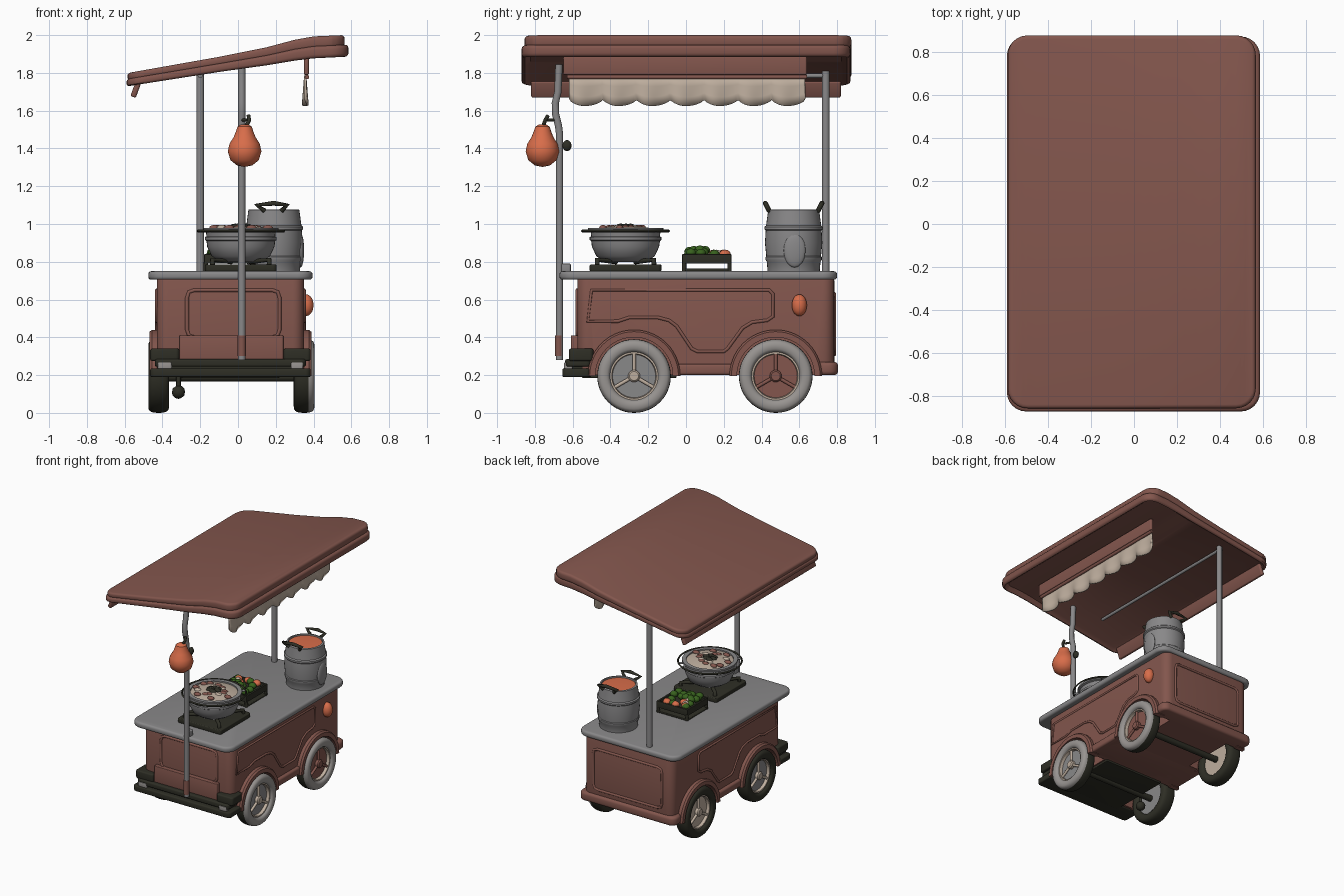
import bpy, bmesh, math, random
from mathutils import Matrix, Vector

if "Cube" in bpy.data.objects:
    bpy.data.objects.remove(bpy.data.objects["Cube"])
random.seed(4)
PI = math.pi

def mat(name, r, g, b):
    m = bpy.data.materials.new(name)
    lin = [(c / 255 / 12.92 if c < 11 else ((c / 255 + 0.055) / 1.055) ** 2.4) for c in (r, g, b)]
    m.diffuse_color = (*lin, 1)
    m.use_nodes = True
    m.node_tree.nodes["Principled BSDF"].inputs["Base Color"].default_value = m.diffuse_color
    return m

BROWN = mat("red_brown", 131, 86, 77)
GREY = mat("steel_grey", 137, 136, 137)
PALE = mat("tyre_grey", 152, 148, 145)
CREAM = mat("cream", 190, 174, 158)
ORANGE = mat("orange", 216, 109, 74)
DARK = mat("dark_olive", 46, 46, 37)
GREEN = mat("leaf_green", 56, 98, 30)

def finish(name, bm, *mats):
    bmesh.ops.recalc_face_normals(bm, faces=bm.faces)
    me = bpy.data.meshes.new(name)
    bm.to_mesh(me)
    bm.free()
    ob = bpy.data.objects.new(name, me)
    bpy.context.collection.objects.link(ob)
    for m in mats:
        me.materials.append(m)
    return ob

def slab_bm(x0, x1, y0, y1, z0, z1, corner, bevel):
    """Rounded-rectangle plate with softened top and bottom edges."""
    bm = bmesh.new()
    vs = []
    for cx, cy, a in ((x1 - corner, y1 - corner, 0), (x0 + corner, y1 - corner, 1),
                      (x0 + corner, y0 + corner, 2), (x1 - corner, y0 + corner, 3)):
        for i in range(7):
            t = (a + i / 6) * PI / 2
            vs.append(bm.verts.new((cx + corner * math.cos(t), cy + corner * math.sin(t), z0)))
    f = bm.faces.new(vs)
    up = bmesh.ops.extrude_face_region(bm, geom=[f])["geom"]
    bmesh.ops.translate(bm, vec=(0, 0, z1 - z0), verts=[v for v in up if isinstance(v, bmesh.types.BMVert)])
    if bevel:
        es = [e for e in bm.edges if abs(e.verts[0].co.z - e.verts[1].co.z) < 1e-5]
        bmesh.ops.bevel(bm, geom=es, offset=bevel, segments=3, affect='EDGES', profile=0.5)
    bmesh.ops.recalc_face_normals(bm, faces=bm.faces)
    return bm

def slab(name, m, x0, x1, y0, y1, z0, z1, corner=0.01, bevel=0.005):
    return finish(name, slab_bm(x0, x1, y0, y1, z0, z1, corner, bevel), m)

def lathe(name, profile, mats, loc, rot=None, angle=2 * PI, steps=40, closed=False):
    bm = bmesh.new()
    vs = [bm.verts.new((r, 0, z)) for r, z in profile]
    es = [bm.edges.new(p) for p in zip(vs, vs[1:] + (vs[:1] if closed else []))]
    bmesh.ops.spin(bm, geom=vs + es, axis=(0, 0, 1), cent=(0, 0, 0), angle=angle, steps=steps)
    bmesh.ops.remove_doubles(bm, verts=bm.verts, dist=1e-4)
    if angle < 6:
        bmesh.ops.holes_fill(bm, edges=[e for e in bm.edges if e.is_boundary], sides=0)
    ob = finish(name, bm, *mats)
    ob.data.transform(rot or Matrix())
    ob.location = loc
    return ob

def tube(name, m, pts, r, cyclic=False):
    cu = bpy.data.curves.new(name, 'CURVE')
    cu.dimensions = '3D'
    cu.bevel_depth, cu.bevel_resolution, cu.use_fill_caps = r, 3, True
    s = cu.splines.new('POLY')
    s.points.add(len(pts) - 1)
    for p, c in zip(s.points, pts):
        p.co = (*c, 1)
    s.use_cyclic_u = cyclic
    cu.materials.append(m)
    ob = bpy.data.objects.new(name, cu)
    bpy.context.collection.objects.link(ob)
    return ob

def blob(name, m, loc, size, sub=2):
    bm = bmesh.new()
    bmesh.ops.create_icosphere(bm, subdivisions=sub, radius=1)
    bmesh.ops.scale(bm, vec=size, verts=bm.verts)
    ob = finish(name, bm, m)
    ob.location = loc
    return ob

def lerp(table, x):
    for (a, p), (b, q) in zip(table, table[1:]):
        if x <= b:
            break
    return p + (q - p) * (x - a) / (b - a)

# Roof: two plates bent along the sloping profile, the lower one hollow beneath
TOP = [(-.58, 1.80), (-.1, 1.885), (.15, 1.935), (.3, 1.975), (.4, 1.993), (.56, 2.0)]
LOW = [(-.58, 1.73), (-.1, 1.805), (.15, 1.84), (.3, 1.865), (.4, 1.877), (.56, 1.885)]
for name, box, lo, hi in (("roof_top", (-.585, .565, -.855, .875), .45, 1),
                          ("roof_rim", (-.59, .585, -.87, .87), 0, .55)):
    bm = slab_bm(*box, 0, .06, .09, .018)
    if lo == 0:
        under = min(bm.faces, key=lambda f: f.calc_center_median().z)
        bmesh.ops.inset_individual(bm, faces=[under], thickness=.03)
        bmesh.ops.translate(bm, vec=(0, 0, .025), verts=under.verts)
    for i in range(-11, 12):
        bmesh.ops.bisect_plane(bm, geom=bm.verts[:] + bm.edges[:] + bm.faces[:],
                               plane_co=(i * .05, 0, 0), plane_no=(1, 0, 0))
    for v in bm.verts:
        a, b = lerp(LOW, v.co.x), lerp(TOP, v.co.x)
        v.co.z = a + (b - a) * (lo + (hi - lo) * v.co.z / .06)
    finish(name, bm, BROWN)
flap = slab("roof_back_flap", BROWN, -.015, .015, -.82, .82, -.045, .045, .012, .008)
flap.rotation_euler, flap.location = (0, .35, 0), (-.54, 0, 1.715)
tube("roof_beam", GREY, [(-.2, -.6, 1.785), (-.2, .74, 1.785)], .012)

# Scalloped curtain hanging from a rail
slab("curtain_rail", BROWN, .35, .375, -.65, .64, 1.79, 1.885)
tube("curtain_rod", BROWN, [(.365, -.63, 1.778), (.365, .64, 1.778)], .012)
bm = bmesh.new()
cols = []
for i in range(121):
    y = -.62 + 1.25 * i / 120
    t = (y + .62) / 1.25 * 7
    low = 1.665 - .04 * abs(math.sin(PI * t)) ** .5
    cols.append([bm.verts.new((.362 + .012 * k * math.sin(t * 2 * PI), y, 1.785 + (low - 1.785) * k))
                 for k in (0, .35, .7, 1)])
for a, b in zip(cols, cols[1:]):
    for k in range(3):
        bm.faces.new((a[k], b[k], b[k + 1], a[k + 1]))
so = finish("curtain", bm, CREAM).modifiers.new("thick", 'SOLIDIFY')
so.thickness = .012

# Poles
tube("front_pole", GREY, [(.02, -.67, .28), (.02, -.67, 1.48), (.02, -.675, 1.52), (.02, -.69, 1.58),
                          (.02, -.692, 1.64), (.02, -.678, 1.7), (.02, -.672, 1.85)], .02)
tube("pole_foot", BROWN, [(.02, -.672, .3), (.02, -.672, .41)], .0215)
tube("back_pole", GREY, [(-.2, .74, .74), (-.2, .74, 1.82)], .021)
slab("pole_clip", GREY, 0, .04, -.66, -.61, .74, .79)

# Body with wheel wells cut out
body = slab("body", BROWN, -.43, .35, -.575, .785, .2, .71, .06, .01)
WY = (-.275, .475)
ROT = {1: Matrix.Rotation(PI / 2, 4, 'Y'), -1: Matrix.Rotation(-PI / 2, 4, 'Y')}
SIDES = ((1, .35), (-1, -.43))
for s, x in SIDES:
    for y in WY:
        cut = lathe("wheel_well_cutter", [(0, -.12), (.21, -.12), (.21, .1), (0, .1)], [BROWN],
                    (x, y, .195), ROT[s])
        cut.hide_render = True
        mod = body.modifiers.new("well", 'BOOLEAN')
        mod.object, mod.solver = cut, 'EXACT'
        bpy.context.view_layer.objects.active = body
        bpy.context.view_layer.update()
        bpy.ops.object.modifier_apply(modifier=mod.name)
        bpy.data.objects.remove(cut)
slab("counter", GREY, -.475, .395, -.67, .80, .705, .75, .08, .016)
slab("rear_lip", BROWN, -.46, .38, .69, .805, .2, .27, .05, .02)
slab("side_sill", BROWN, -.455, .375, -.05, .25, .2, .26, .02, .015)
slab("front_floor", DARK, -.30, .22, -.55, -.05, .185, .205)

# Fenders, wheels and axles
for s, x in SIDES:
    for y, tag in zip(WY, ("front", "rear")):
        side = "right" if s > 0 else "left"
        # half ring turned so that it opens downwards
        turn = ROT[s] @ Matrix.Rotation(PI / 2 if s > 0 else -PI / 2, 4, 'Z')
        lathe(f"{tag}_{side}_fender", [(.205, -.04), (.245, -.04), (.245, .025), (.235, .038), (.205, .038)],
              [BROWN], (x, y, .195), turn, PI, 28, True)
        c = Vector((x, y, .195))
        prof = []
        for i in range(20):
            t = 2 * PI * i / 20
            cs, sn = math.cos(t), math.sin(t)
            prof.append((.159 + .036 * math.copysign(abs(cs) ** .7, cs), .055 * math.copysign(abs(sn) ** .7, sn)))
        tyre = lathe(f"{tag}_{side}_tyre", prof, [DARK, PALE], c, None, 2 * PI, 48, True)
        for p in tyre.data.polygons:
            p.material_index = int(s > 0 and p.normal.z > .25)
        tyre.data.transform(ROT[s])
        if s < 0:
            tyre.location.x = -.42
        else:
            tyre.location.x = .35
        hub = tyre.location
        disc = {(1, "front"): GREY, (1, "rear"): BROWN, (-1, "front"): GREY, (-1, "rear"): CREAM}[s, tag]
        spoke = BROWN if (s, tag) == (1, "rear") else CREAM
        lathe(f"{tag}_{side}_disc", [(0, -.03), (.13, -.03), (.13, .012), (0, .012)], [disc], hub, ROT[s])
        lathe(f"{tag}_{side}_rim", [(.112, .0), (.132, .0), (.132, .035), (.118, .035)], [CREAM], hub, ROT[s],
              closed=True)
        lathe(f"{tag}_{side}_hub", [(0, 0), (.032, 0), (.032, .034), (.024, .042), (0, .042)], [spoke], hub, ROT[s],
              steps=20)
        for k in range(3):
            a = PI / 2 + k * 2 * PI / 3
            d = Vector((0, math.cos(a), math.sin(a)))
            h = hub + Vector((s * .022, 0, 0))
            tube(f"{tag}_{side}_spoke", spoke, [h + d * .02, h + d * .118], .01)
for y in WY:
    tube("axle", DARK, [(-.42, y, .19), (.35, y, .19)], .025)
blob("hitch_ball", DARK, (-.315, -.3, .11), (.036, .036, .036))
tube("hitch_stem", DARK, [(-.315, -.3, .11), (-.315, -.3, .21)], .012)

# Raised panel outlines on the four sides
for s, x in SIDES:
    side = [(-.5, .65), (.44, .65), (.46, .63), (.46, .51), (.43, .49), (.35, .48), (.3, .45), (.22, .34), (.2, .325),
            (.06, .325), (.03, .34), (-.05, .46), (-.09, .49), (-.15, .505), (-.3, .505), (-.36, .485), (-.52, .485)]
    tube("side_panel_trim", BROWN, [(x, y, z) for y, z in side], .009, True)
for name, y, x0, x1, z0, z1 in (("front_panel_trim", -.575, -.27, .22, .40, .65),
                                ("rear_panel_trim", .785, -.34, .26, .31, .63)):
    q = .04
    tube(name, BROWN, [(x0 + q, y, z0), (x1 - q, y, z0), (x1 - .01, y, z0 + .01), (x1, y, z0 + q), (x1, y, z1 - q),
                       (x1 - .01, y, z1 - .01), (x1 - q, y, z1), (x0 + q, y, z1), (x0 + .01, y, z1 - .01),
                       (x0, y, z1 - q), (x0, y, z0 + q), (x0 + .01, y, z0 + .01)], .01, True)
blob("side_lamp", ORANGE, (.36, .6, .57), (.04, .04, .058), 3)

# Front step and bumper
slab("front_step", BROWN, -.31, .24, -.61, -.55, .27, .41)
slab("front_bumper", DARK, -.465, .385, -.655, -.50, .19, .235, .03, .01)
slab("bumper_upper_bar", DARK, -.44, .36, -.64, -.50, .245, .285, .03, .01)
slab("bumper_core", DARK, -.42, .34, -.60, -.50, .2, .28)
for x0, x1 in ((-.465, -.31), (.24, .385)):
    slab("bumper_corner", DARK, x0, x1, -.62, -.49, .275, .34, .02, .01)
    slab("bumper_lamp", PALE, x0 + .04, x1 - .04, -.645, -.60, .232, .268)

# Stove and cooking pot
PX, PY = .015, -.32
slab("stove", DARK, PX - .19, PX + .19, PY - .19, PY + .19, .75, .785, .02, .006)
for dx in (-.15, .15):
    for dy in (-.15, .15):
        tube("stove_prong", DARK, [(PX + dx, PY + dy, .77), (PX + dx, PY + dy, .81), (PX + dx / 3, PY + dy / 3, .80)], .014)
lathe("pot", [(0, .80), (.11, .80), (.155, .83), (.178, .88), (.182, .91), (.19, .915), (.19, .93), (.182, .935),
              (.185, .96), (.2, .965), (.2, .978), (.17, .978), (.168, .95), (0, .95)], [GREY], (PX, PY, 0))
ring = [(.229, .955), (.236, .963), (.229, .971), (.222, .963)]
lathe("pot_ring", ring, [DARK], (PX, PY, 0), closed=True)
for k in range(4):
    a = PI / 4 + k * PI / 2
    d = Vector((math.cos(a), math.sin(a), 0))
    tube("pot_ring_arm", GREY, [Vector((PX, PY, .962)) + d * r for r in (.19, .23)], .008)
lathe("stew", [(0, .99), (.1, .985), (.172, .968)], [CREAM], (PX, PY, 0))
for i in range(16):
    a, r = i * 2.4, .06 + .09 * random.random()
    blob("stew_piece", random.choice((BROWN, BROWN, CREAM)),
         (PX + r * math.cos(a), PY + r * math.sin(a), .98), (.028, .02, .015))
for i in range(6):
    blob("stew_herb", DARK, (PX + .03 * math.cos(i), PY + .03 * math.sin(i), .988), (.03, .022, .014))

# Food tray
slab("tray_floor", DARK, -.17, .08, -.01, .23, .79, .815)
for b in ((-.18, .09, -.02, -.005), (-.18, .09, .225, .24), (-.18, -.165, -.02, .24), (.075, .09, -.02, .24)):
    slab("tray_wall", DARK, *b, .79, .84, .004, .002)
for x in (-.17, .08):
    for y in (-.01, .23):
        tube("tray_leg", DARK, [(x, y, .745), (x, y, .8)], .012)
slab("tray_base", DARK, -.18, .09, -.02, .24, .75, .765)
for i in range(26):
    y = .01 + .2 * random.random()
    m = GREEN if y < .11 else random.choice((ORANGE, CREAM, GREEN, ORANGE))
    blob("tray_food", m, (random.uniform(-.14, .05), y, .84 + (.025 if y < .11 else .0) * random.random()),
         (.03, .028, .024))

# Barrel with lid, handles and side plate
BX, BY = .19, .57
lathe("barrel", [(0, .75), (.138, .75), (.142, .80), (.149, .81), (.149, .825), (.145, .83), (.152, .90), (.148, .965),
                 (.155, .972), (.155, .985), (.146, .992), (.138, 1.05), (.135, 1.075), (.122, 1.078), (.12, 1.05),
                 (0, 1.05)], [GREY], (BX, BY, 0))
lathe("barrel_filling", [(0, 1.072), (.121, 1.066)], [ORANGE], (BX, BY, 0))
for y, s in ((BY - .13, -1), (BY + .13, 1)):
    tube("barrel_handle", DARK, [(BX - .05, y, 1.07), (BX - .09, y + s * .015, 1.1), (BX, y + s * .02, 1.11),
                                 (BX + .07, y + s * .015, 1.1), (BX + .04, y, 1.07)], .013)
blob("barrel_plate", GREY, (BX + .142, BY + .005, .86), (.018, .058, .09), 3)

# Hanging gourd with stem, leaf and hook
lathe("gourd", [(0, 1.302), (.04, 1.31), (.075, 1.338), (.089, 1.385), (.08, 1.425), (.058, 1.46), (.046, 1.49),
                (.038, 1.515), (.018, 1.528), (0, 1.528)], [ORANGE], (.035, -.76, 0))
tube("gourd_stem", DARK, [(.045, -.755, 1.52), (.06, -.745, 1.55), (.055, -.73, 1.575)], .01)
tube("gourd_hook", DARK, [(.05, -.74, 1.55), (.02, -.69, 1.55)], .008)
blob("pole_leaf", DARK, (.03, -.63, 1.415), (.02, .025, .03))

# Smooth shading with kept edges
bpy.ops.object.select_all(action='DESELECT')
for ob in bpy.data.objects:
    if ob.type == 'MESH':
        ob.select_set(True)
        bpy.context.view_layer.objects.active = ob
bpy.ops.object.shade_smooth_by_angle(angle=math.radians(35))
